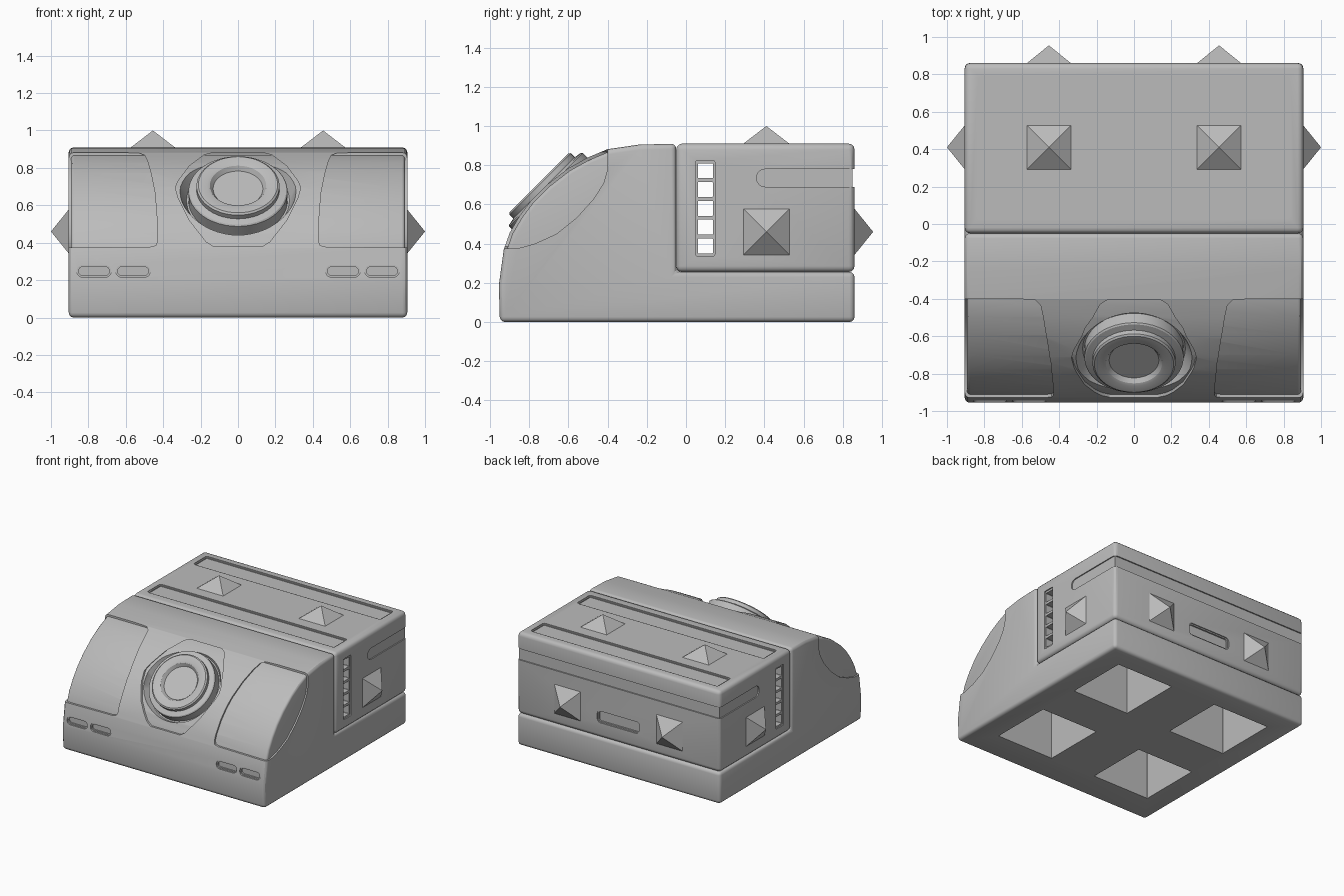
import bpy, bmesh, math
from mathutils import Vector, Matrix

if "Cube" in bpy.data.objects:
    bpy.data.objects.remove(bpy.data.objects["Cube"], do_unlink=True)

grey = bpy.data.materials.new("plain grey")
grey.use_nodes = True
grey.diffuse_color = (0.5, 0.5, 0.5, 1)
grey.node_tree.nodes["Principled BSDF"].inputs["Base Color"].default_value = (0.5, 0.5, 0.5, 1)


def finish(name, bm):
    bmesh.ops.recalc_face_normals(bm, faces=bm.faces)
    mesh = bpy.data.meshes.new(name)
    bm.to_mesh(mesh)
    bm.free()
    mesh.materials.append(grey)
    obj = bpy.data.objects.new(name, mesh)
    bpy.context.collection.objects.link(obj)
    return obj


def prism(name, outline, axis, lo, hi):
    """Extrude a 2D outline along x, y or z."""
    place = {"x": lambda u, v, w: (w, u, v),
             "y": lambda u, v, w: (u, w, v),
             "z": lambda u, v, w: (u, v, w)}[axis]
    bm = bmesh.new()
    ends = [[bm.verts.new(place(u, v, w)) for u, v in outline] for w in (lo, hi)]
    n = len(outline)
    bm.faces.new(ends[0])
    bm.faces.new(ends[1])
    for i in range(n):
        j = (i + 1) % n
        bm.faces.new((ends[0][i], ends[0][j], ends[1][j], ends[1][i]))
    return finish(name, bm)


def rounded(u0, u1, v0, v1, r, steps=6):
    """Outline of a rectangle with rounded corners."""
    pts = []
    corners = [(u1 - r, v1 - r), (u0 + r, v1 - r), (u0 + r, v0 + r), (u1 - r, v0 + r)]
    for k, (cu, cv) in enumerate(corners):
        for i in range(steps + 1):
            a = math.pi / 2 * (k + i / steps)
            pts.append((cu + r * math.cos(a), cv + r * math.sin(a)))
    return pts


def pyramid(name, base, direction, side, height):
    bm = bmesh.new()
    bmesh.ops.create_cone(bm, cap_ends=True, segments=4, radius1=side / math.sqrt(2),
                          radius2=0, depth=height)
    bmesh.ops.remove_doubles(bm, verts=bm.verts, dist=1e-5)
    turn = Vector(direction).to_track_quat("Z", "Y").to_matrix().to_4x4()
    bm.transform(Matrix.Translation(base) @ turn
                 @ Matrix.Rotation(math.pi / 4, 4, "Z")
                 @ Matrix.Translation((0, 0, height / 2)))
    return finish(name, bm)


def turned(name, profile, sides=48):
    """Turn a profile of radius and height, tilted onto the nose slope."""
    bm = bmesh.new()
    rings = []
    for r, h in profile:
        rings.append([bm.verts.new((r * math.cos(2 * math.pi * i / sides),
                                    r * math.sin(2 * math.pi * i / sides), h)) for i in range(sides)])
    for a, b in zip(rings, rings[1:]):
        for i in range(sides):
            j = (i + 1) % sides
            bm.faces.new((a[i], a[j], b[j], b[i]))
    bm.faces.new(rings[0])
    bm.faces.new(rings[-1])
    bm.transform(Matrix.Translation((0, -0.75, 0.71)) @ Matrix.Rotation(math.pi / 4, 4, "X"))
    return finish(name, bm)


def apply(obj, mod):
    bpy.context.view_layer.objects.active = obj
    bpy.ops.object.modifier_apply(modifier=mod.name)


def bevel(obj, width, segments=3):
    mod = obj.modifiers.new("bevel", "BEVEL")
    mod.width, mod.segments = width, segments
    mod.limit_method, mod.angle_limit = "ANGLE", math.radians(40)
    apply(obj, mod)


def boolean(obj, tool, operation="DIFFERENCE"):
    mod = obj.modifiers.new("boolean", "BOOLEAN")
    mod.operation, mod.object, mod.solver = operation, tool, "EXACT"
    apply(obj, mod)
    bpy.data.objects.remove(tool, do_unlink=True)


def recess(obj, u, v, size, r, axis, surface, depth):
    """Cut a rounded recess with a stepped rim; depth points into the part."""
    for rim, d in ((0, 0.4), (0.01, 1)):
        a, b = size[0] / 2 - rim, size[1] / 2 - rim
        outline = rounded(u - a, u + a, v - b, v + b, r - rim)
        boolean(obj, prism("recess_cutter", outline, axis, surface - 10 * depth, surface + d * depth))


# Nose and base, one side profile extruded across the width
W = 0.905
nose = [(-0.955, 0.19), (-0.93, 0.37), (-0.9, 0.455), (-0.85, 0.54), (-0.79, 0.62),
        (-0.71, 0.7), (-0.6, 0.785), (-0.5, 0.84), (-0.4, 0.882), (-0.24, 0.905)]
body = prism("nose_and_base", [(-0.95, 0)] + nose
             + [(-0.05, 0.91), (-0.05, 0.255), (0.86, 0.255), (0.86, 0)], "x", -W, W)
bevel(body, 0.026)

# Slightly smaller core that shows inside the sunken panels
core_line = [(-0.2 + (y + 0.2) * 0.98, 0.2 + (z - 0.2) * 0.98) for y, z in nose[1:]]
core = prism("sunken_panels", [(-0.88, 0.3)] + core_line + [(-0.24, 0.3)], "x", -W + 0.012, W - 0.012)
bevel(core, 0.018)

# Corner panels: front outline crossed with a curved side outline
side_shape = [(-1.1, 0.37), (-0.86, 0.375), (-0.77, 0.4), (-0.66, 0.45), (-0.56, 0.53),
              (-0.47, 0.63), (-0.42, 0.71), (-0.4, 0.78), (-0.4, 1.0), (-1.1, 1.0)]
front_shape = [(1, 0.372), (0.47, 0.378), (0.44, 0.385), (0.43, 0.41), (0.435, 0.56),
               (0.445, 0.67), (0.465, 0.77), (0.485, 0.84), (0.5, 0.868), (0.53, 0.88), (1, 0.888)]
for s in (-1, 1):
    panel = prism("panel_cutter", [(s * x, z) for x, z in front_shape], "y", -1.2, -0.3)
    boolean(panel, prism("side_cutter", side_shape, "x", -1.2, 1.2), "INTERSECT")
    boolean(body, panel)

# Sunken surround of the round lamp, with a round well in its floor
half = [(0.13, 0.38), (0.17, 0.405), (0.26, 0.52), (0.32, 0.64), (0.335, 0.695),
        (0.32, 0.73), (0.26, 0.81), (0.18, 0.87), (0.14, 0.88)]
surround = half + [(-x, z) for x, z in reversed(half)]
boolean(body, prism("surround_cutter", surround, "y", -1.2, -0.3))
boolean(core, turned("well_cutter", [(0.275, -0.12), (0.31, -0.05), (0.31, 0.2)]))

# Slots low on the front
for s in (-1, 1):
    for x in (0.561, 0.77):
        recess(body, s * x, 0.248, (0.184, 0.066), 0.032, "y", -0.947, 0.018)

# Rear box
box = prism("rear_box", [(-0.05, 0.255), (0.86, 0.255), (0.86, 0.91), (-0.05, 0.91)], "x", -W, W)
bevel(box, 0.03)

# Deep square sockets underneath
for x in (-0.46, 0.46):
    for y, upper in ((-0.445, core), (0.42, box)):
        for part in (body, upper):
            socket = rounded(x - 0.255, x + 0.255, y - 0.255, y + 0.255, 0.001, 1)
            boolean(part, prism("socket_cutter", socket, "z", -0.1, 0.45))

# Long recesses on the roof
for y in (0.117, 0.705):
    recess(box, 0, y, (1.67, 0.17), 0.018, "z", 0.91, -0.013)

# Groove round the back and part of the sides, vent strips
for lo, hi in ((-1.1, -W + 0.009), (W - 0.009, 1.1)):
    boolean(box, prism("groove_cutter", rounded(0.36, 1.1, 0.69, 0.78, 0.044), "x", lo, hi))
    boolean(box, prism("strip_cutter", rounded(0.05, 0.147, 0.335, 0.825, 0.01, 3), "x", lo, hi))
boolean(box, prism("back_groove_cutter", rounded(-1.1, 1.1, 0.69, 0.78, 0.001, 1), "y", 0.85, 1.1))

# Square vents right through the box
for i in range(5):
    z = 0.388 + 0.096 * i
    boolean(box, prism("vent_cutter", rounded(0.06, 0.137, z - 0.038, z + 0.038, 0.002, 1),
                       "x", -1.2, 1.2))

# Handle recess on the back
recess(box, 0, 0.425, (0.38, 0.1), 0.03, "y", 0.86, -0.02)

# Studs on the roof, back and sides
for s, side in ((-1, "right"), (1, "left")):
    pyramid(side + "_roof_stud", (s * 0.455, 0.41, 0.908), (0, 0, 1), 0.24, 0.092)
    pyramid(side + "_back_stud", (s * 0.455, 0.858, 0.46), (0, 1, 0), 0.24, 0.097)
    pyramid(side + "_side_stud", (s * 0.903, 0.41, 0.46), (s, 0, 0), 0.24, 0.097)

# Round lamp
lamp = turned("round_lamp", [(0.265, -0.16), (0.265, -0.05), (0.258, -0.043), (0.222, -0.036),
                             (0.222, -0.008), (0.212, 0), (0.165, 0), (0.15, -0.006), (0.133, -0.03)])

# Smooth shading with sharp edges kept
bpy.ops.object.select_all(action="DESELECT")
for obj in (body, core, box, lamp):
    obj.select_set(True)
bpy.context.view_layer.objects.active = body
bpy.ops.object.shade_smooth_by_angle(angle=math.radians(30))
